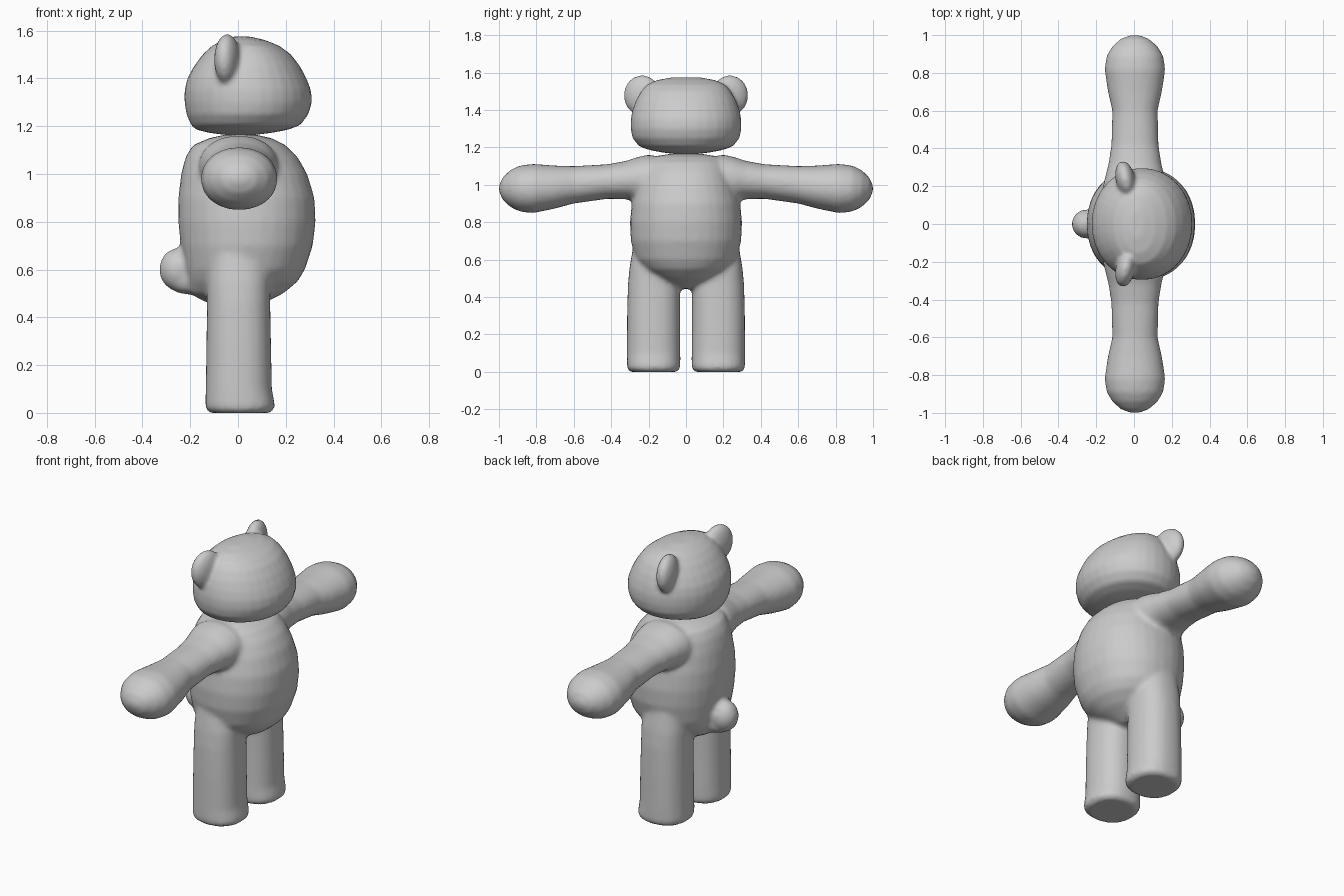
import bpy, bmesh, math
from mathutils import Vector, Matrix

if "Cube" in bpy.data.objects:
    bpy.data.objects.remove(bpy.data.objects["Cube"])

grey = bpy.data.materials.new("plush grey")
grey.diffuse_color = (0.6, 0.6, 0.6, 1)
grey.use_nodes = True
grey.node_tree.nodes["Principled BSDF"].inputs["Base Color"].default_value = grey.diffuse_color


def make_object(name, bm):
    bmesh.ops.recalc_face_normals(bm, faces=bm.faces)
    for f in bm.faces:
        f.smooth = True
    mesh = bpy.data.meshes.new(name)
    bm.to_mesh(mesh)
    bm.free()
    mesh.materials.append(grey)
    ob = bpy.data.objects.new(name, mesh)
    bpy.context.collection.objects.link(ob)
    return ob


def loft(bm, rings, place, power=2.0, n=32):
    """Skin superellipse rings (t, u_min, u_max, v_min, v_max) and cap both ends."""
    loops = []
    for t, u0, u1, v0, v1 in rings:
        loop = []
        for i in range(n):
            a = 2 * math.pi * i / n
            c, s = math.cos(a), math.sin(a)
            u = math.copysign(abs(c) ** (2 / power), c)
            v = math.copysign(abs(s) ** (2 / power), s)
            loop.append(bm.verts.new(place((u0 + u1) / 2 + u * (u1 - u0) / 2,
                                           (v0 + v1) / 2 + v * (v1 - v0) / 2, t)))
        loops.append(loop)
    for a, b in zip(loops, loops[1:]):
        for i in range(n):
            j = (i + 1) % n
            bm.faces.new((a[i], a[j], b[j], b[i]))
    bm.faces.new(loops[0][::-1])
    bm.faces.new(loops[-1])


def ball(bm, centre, radii, tilt=Matrix()):
    m = Matrix.Translation(centre) @ tilt @ Matrix.Diagonal((*radii, 1))
    bmesh.ops.create_uvsphere(bm, u_segments=24, v_segments=14, radius=1, matrix=m)


def upright(u, v, t):
    return Vector((u, v, t))


# Torso: height, back, front, half width
torso = [(.445, -.08, .08, .04), (.47, -.15, .13, .11), (.50, -.20, .19, .17),
         (.55, -.215, .25, .235), (.60, -.225, .28, .27), (.70, -.24, .313, .295),
         (.80, -.25, .325, .30), (.90, -.25, .32, .29), (1.0, -.238, .29, .265),
         (1.07, -.22, .25, .24), (1.12, -.19, .20, .22), (1.15, -.12, .14, .18),
         (1.165, -.05, .07, .09)]
bm = bmesh.new()
loft(bm, [(z, a, b, -w, w) for z, a, b, w in torso], upright, 2.15)

# Legs: height, back, front, inner, outer
legs = [(0, -.115, .13, .05, .295), (.008, -.13, .148, .036, .31),
        (.03, -.137, .155, .03, .316), (.10, -.135, .142, .03, .316),
        (.30, -.132, .138, .032, .315), (.46, -.130, .135, .032, .311),
        (.55, -.13, .135, .04, .303), (.66, -.12, .12, .06, .285)]
# Arms: distance from centre, back, front, bottom, top
arms = [(.10, -.15, .15, .95, 1.14), (.20, -.165, .17, .90, 1.162),
        (.26, -.15, .16, .912, 1.148), (.32, -.135, .145, .923, 1.128),
        (.42, -.12, .13, .925, 1.11), (.60, -.115, .125, .90, 1.10),
        (.70, -.138, .148, .873, 1.103), (.82, -.156, .166, .848, 1.112),
        (.89, -.145, .155, .857, 1.103), (.94, -.115, .125, .882, 1.078),
        (.98, -.07, .08, .92, 1.04), (1.0, -.02, .03, .965, .995)]
for s in (-1, 1):
    loft(bm, legs, lambda u, v, t: Vector((u, s * v, t)), 2.35)
    loft(bm, arms, lambda u, v, t: Vector((u, s * t, v)), 2.1)

# Tail with a short root under the back
ball(bm, (-.25, 0, .60), (.08, .078, .09))
ball(bm, (-.20, 0, .55), (.10, .075, .055))
body = make_object("body", bm)

# Fuse the limbs, torso and tail into one soft skin
fuse = body.modifiers.new("fuse", 'REMESH')
fuse.mode = 'VOXEL'
fuse.voxel_size = 0.014
fuse.use_smooth_shade = True
soft = body.modifiers.new("soften", 'SMOOTH')
soft.factor = 0.5
soft.iterations = 5

# Head: height, back, front, half width
head = [(1.163, -.05, .07, .04), (1.172, -.12, .14, .12), (1.185, -.175, .21, .19),
        (1.205, -.197, .262, .25), (1.25, -.216, .295, .286), (1.30, -.224, .31, .296),
        (1.35, -.224, .306, .296), (1.40, -.212, .287, .286), (1.45, -.185, .26, .268),
        (1.50, -.148, .222, .24), (1.535, -.11, .175, .21), (1.56, -.065, .115, .155),
        (1.575, -.02, .05, .07)]
bm = bmesh.new()
loft(bm, [(z, a, b, -w, w) for z, a, b, w in head], upright, 2.05)

# Ears, turned slightly forward
for s in (-1, 1):
    ball(bm, (-.045, s * .235, 1.478), (.052, .1, .108),
         Matrix.Rotation(s * math.radians(12), 4, 'Z'))
head_ob = make_object("head", bm)
fuse = head_ob.modifiers.new("fuse", 'REMESH')
fuse.mode = 'VOXEL'
fuse.voxel_size = 0.012
fuse.use_smooth_shade = True
soft = head_ob.modifiers.new("soften", 'SMOOTH')
soft.factor = 0.5
soft.iterations = 4
